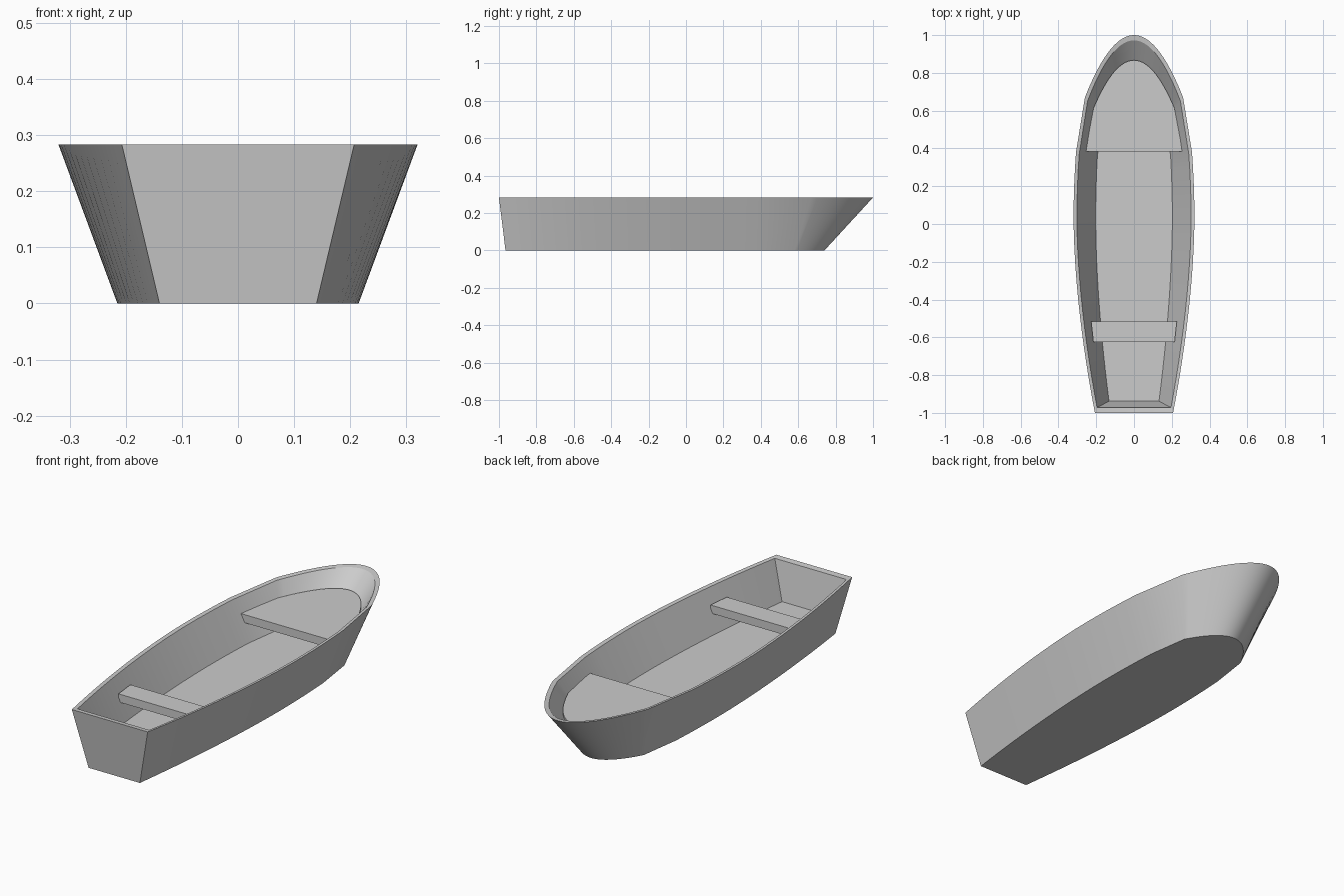
import bpy, bmesh, math

if "Cube" in bpy.data.objects:
    bpy.data.objects.remove(bpy.data.objects["Cube"])

H = 0.283          # rim height
FLOOR = 0.095      # top of the inner floor
RIM_IN = 0.279     # inner edge of the rim, slightly lower than the outer
SEAT_TOP, SEAT_BOTTOM = 0.215, 0.175


def half_outline(peak, stern, mid, shoulder, tip_y):
    """Right half of a boat outline from stern to bow tip."""
    pts = []
    for i in range(17):                                  # gently bowed side
        y = stern[1] + (mid[1] - stern[1]) * i / 16
        (ex, ey), p = (stern, 1.75) if y < 0.03 else (mid, 2)
        t = abs((y - 0.03) / (ey - 0.03))
        pts.append((peak - (peak - ex) * t ** p, y))
    sx, sy = shoulder
    for i in range(21):                                  # parabolic bow
        s = 1 - i / 20
        pts.append((sx * s, tip_y - (tip_y - sy) * s * s))
    return pts


KEEL = half_outline(0.215, (0.14, -0.965), (0.205, 0.37), (0.175, 0.58), 0.74)
RIM = half_outline(0.32, (0.207, -1.0), (0.307, 0.38), (0.26, 0.67), 1.0)


def blend(f, sx=1.0, sy=1.0):
    """Right half outline, f = 0 at the keel to 1 at the rim."""
    return [((a[0] + (b[0] - a[0]) * f) * sx, (a[1] + (b[1] - a[1]) * f) * sy)
            for a, b in zip(KEEL, RIM)]


def ring(half):
    """Close a half outline by mirroring it (tip point is shared)."""
    return half + [(-x, y) for x, y in reversed(half[:-1])]


def loft(name, rings):
    """Skin a list of (outline, z) rings and cap both ends."""
    bm = bmesh.new()
    loops = [[bm.verts.new((x, y, z)) for x, y in pts] for pts, z in rings]
    n = len(loops[0])
    for a, b in zip(loops, loops[1:]):
        for i in range(n):
            j = (i + 1) % n
            bm.faces.new((a[i], a[j], b[j], b[i]))
    bm.faces.new(list(reversed(loops[0])))
    bm.faces.new(loops[-1])
    bmesh.ops.recalc_face_normals(bm, faces=bm.faces)
    mesh = bpy.data.meshes.new(name)
    bm.to_mesh(mesh)
    bm.free()
    obj = bpy.data.objects.new(name, mesh)
    bpy.context.collection.objects.link(obj)
    bpy.ops.object.select_all(action='DESELECT')
    obj.select_set(True)
    bpy.context.view_layer.objects.active = obj
    bpy.ops.object.shade_smooth_by_angle(angle=math.radians(15))
    return obj


# Hull: outer skin, rim, inner skin and raised floor in one loft
INSET = (0.945, 0.972)
loft("hull", [(ring(blend(0)), 0), (ring(blend(1)), H),
              (ring(blend(1, *INSET)), RIM_IN),
              (ring(blend(0, *INSET)), FLOOR)])

# Bow seat: follows the inner wall forward of its straight edge
bow = [(0.257, 0.385)] + [p for p in blend(0.585, 0.95, 0.972) if p[1] > 0.40]
loft("bow_seat", [(ring(bow), SEAT_BOTTOM), (ring(bow), SEAT_TOP)])

# Stern seat: narrow plank across the boat
plank = [(0.215, -0.625), (0.227, -0.515),
         (-0.227, -0.515), (-0.215, -0.625)]
loft("stern_seat", [(plank, SEAT_BOTTOM), (plank, SEAT_TOP)])
